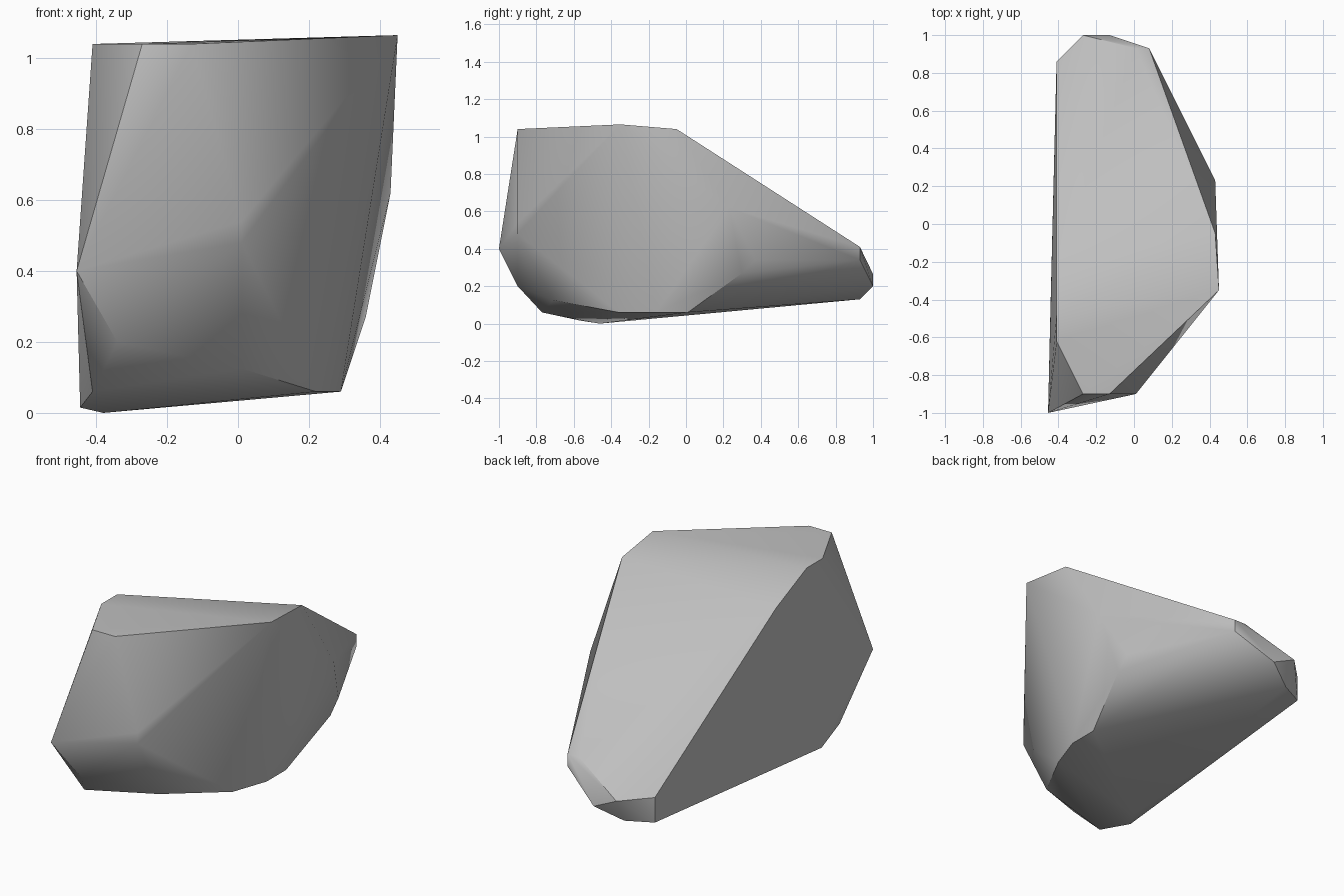
import bpy
import bmesh
import math

# Remove only the default cube
default_cube = bpy.data.objects.get("Cube")
if default_cube:
    bpy.data.objects.remove(default_cube, do_unlink=True)


def make_material(name, colour):
    material = bpy.data.materials.new(name)
    material.use_nodes = True
    material.diffuse_color = colour
    shader = next(n for n in material.node_tree.nodes if n.type == "BSDF_PRINCIPLED")
    shader.inputs["Base Color"].default_value = colour
    shader.inputs["Roughness"].default_value = 0.9
    return material


def make_rock(name, corner_groups, material, smooth_angle):
    """Wrap a tight faceted skin around the corner points."""
    bm = bmesh.new()
    for group in corner_groups:
        for corner in group:
            bm.verts.new(corner)
    hull = bmesh.ops.convex_hull(bm, input=list(bm.verts), use_existing_faces=False)
    loose = [v for v in bm.verts if not v.link_faces]
    bmesh.ops.delete(bm, geom=loose, context="VERTS")
    bmesh.ops.recalc_face_normals(bm, faces=list(bm.faces))
    # Merge nearly coplanar triangles into broad chipped facets
    bmesh.ops.dissolve_limit(bm, angle_limit=math.radians(1),
                             verts=list(bm.verts), edges=list(bm.edges))
    mesh = bpy.data.meshes.new(name)
    bm.to_mesh(mesh)
    bm.free()
    mesh.materials.append(material)
    rock = bpy.data.objects.new(name, mesh)
    bpy.context.collection.objects.link(rock)
    bpy.ops.object.select_all(action="DESELECT")
    rock.select_set(True)
    bpy.context.view_layer.objects.active = rock
    bpy.ops.object.shade_smooth_by_angle(angle=smooth_angle)
    return rock


# Flat crown at the top, ending where the long back slope begins
crown = [(-.27, -.9, 1.04), (-.13, -.9, 1.04), (.45, -.35, 1.065),
         (.43, -.05, 1.04), (-.41, -.62, 1.04), (-.41, -.48, 1.04),
         (-.41, -.21, .92)]

# Narrow chipped tip at the back
tip = [(.08, .93, .41), (.01, .93, .41), (.08, .93, .34),
       (-.27, 1, .265), (-.13, 1, .2), (-.27, .93, .13),
       (-.41, .86, .27), (-.41, .86, .13)]

# Pointed front end
nose = [(-.455, -1, .4), (.01, -.9, .54), (.01, -.9, .48), (-.34, -.9, .2)]

# Bulging left flank
flank = [(.43, .23, .62), (.36, .3, .27), (.36, .37, .34)]

# Tilted underside, lowest near the front right corner
base = [(.29, .01, .06), (.29, -.16, .06), (.22, -.36, .06), (.01, -.71, .125),
        (-.41, -.77, .06), (-.445, -.56, .015), (-.38, -.46, 0)]

stone_grey = make_material("stone grey", (.52, .52, .52, 1))
make_rock("rock", [crown, tip, nose, flank, base], stone_grey, math.radians(35))
